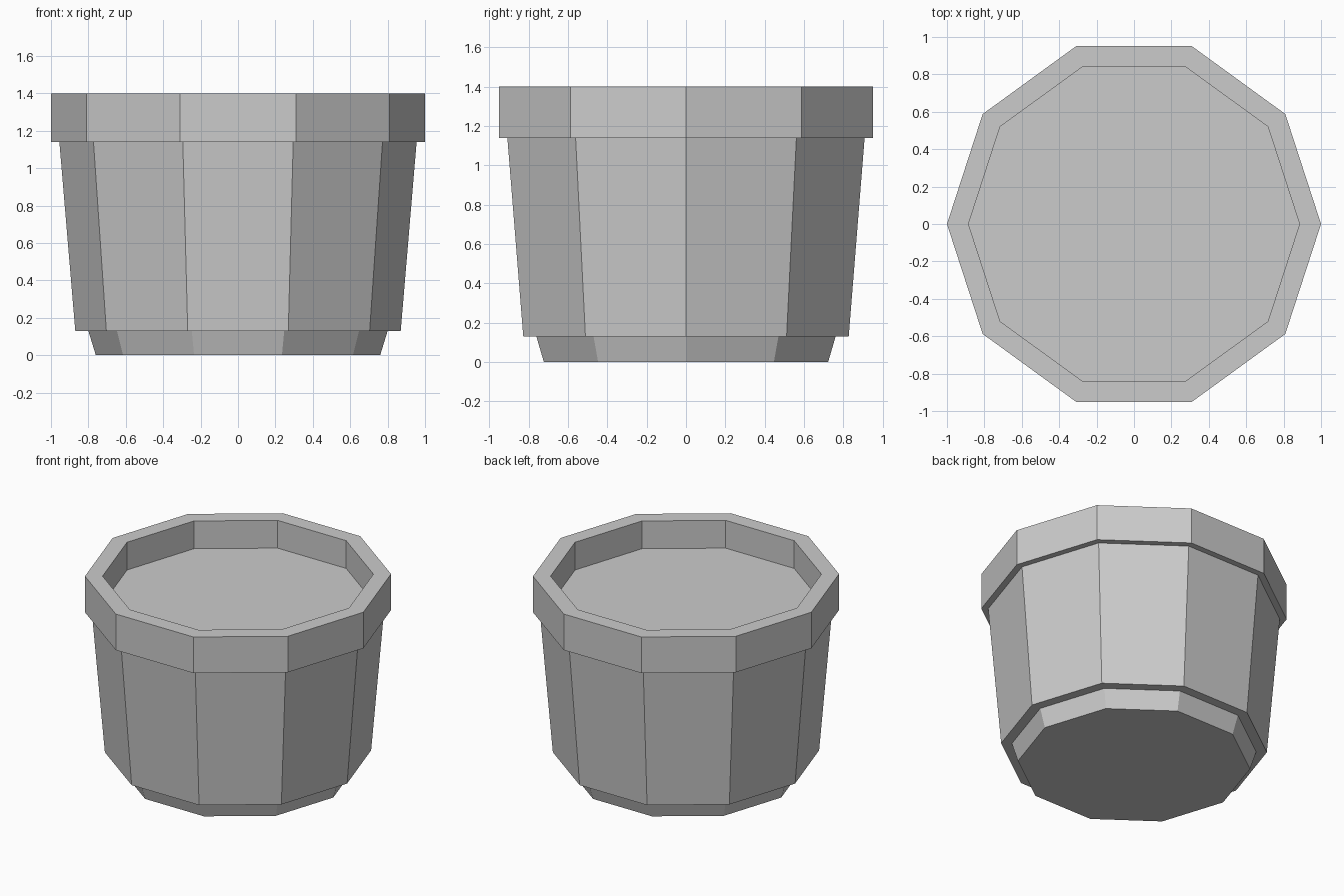
import bpy, bmesh
from math import cos, sin, pi

if "Cube" in bpy.data.objects:
    bpy.data.objects.remove(bpy.data.objects["Cube"])

SIDES = 10


def lathe(name, profile, cap_start=False, cap_end=False):
    """Sweep (radius, z) points around the z axis as a ten-sided part."""
    bm = bmesh.new()
    rings = [[bm.verts.new((r * cos(2 * pi * i / SIDES), r * sin(2 * pi * i / SIDES), z))
              for i in range(SIDES)] for r, z in profile]
    for a, b in zip(rings, rings[1:]):
        for i in range(SIDES):
            j = (i + 1) % SIDES
            bm.faces.new((a[i], a[j], b[j], b[i]))
    if cap_start:
        bm.faces.new(rings[0][::-1])
    if cap_end:
        bm.faces.new(rings[-1])
    mesh = bpy.data.meshes.new(name)
    bm.to_mesh(mesh)
    bm.free()
    obj = bpy.data.objects.new(name, mesh)
    bpy.context.collection.objects.link(obj)
    return obj


# Tapered foot, closed underneath
lathe("foot", [(0.76, 0), (0.80, 0.13)], cap_start=True)

# Body with a ledge over the foot
lathe("pot_body", [(0.80, 0.13), (0.87, 0.13), (0.955, 1.14)])

# Overhanging rim with its inner wall
lathe("rim", [(0.955, 1.14), (1.0, 1.14), (1.0, 1.40), (0.885, 1.40), (0.885, 1.20)])

# Flat soil surface inside the rim
lathe("soil", [(0.885, 1.20)], cap_end=True)
